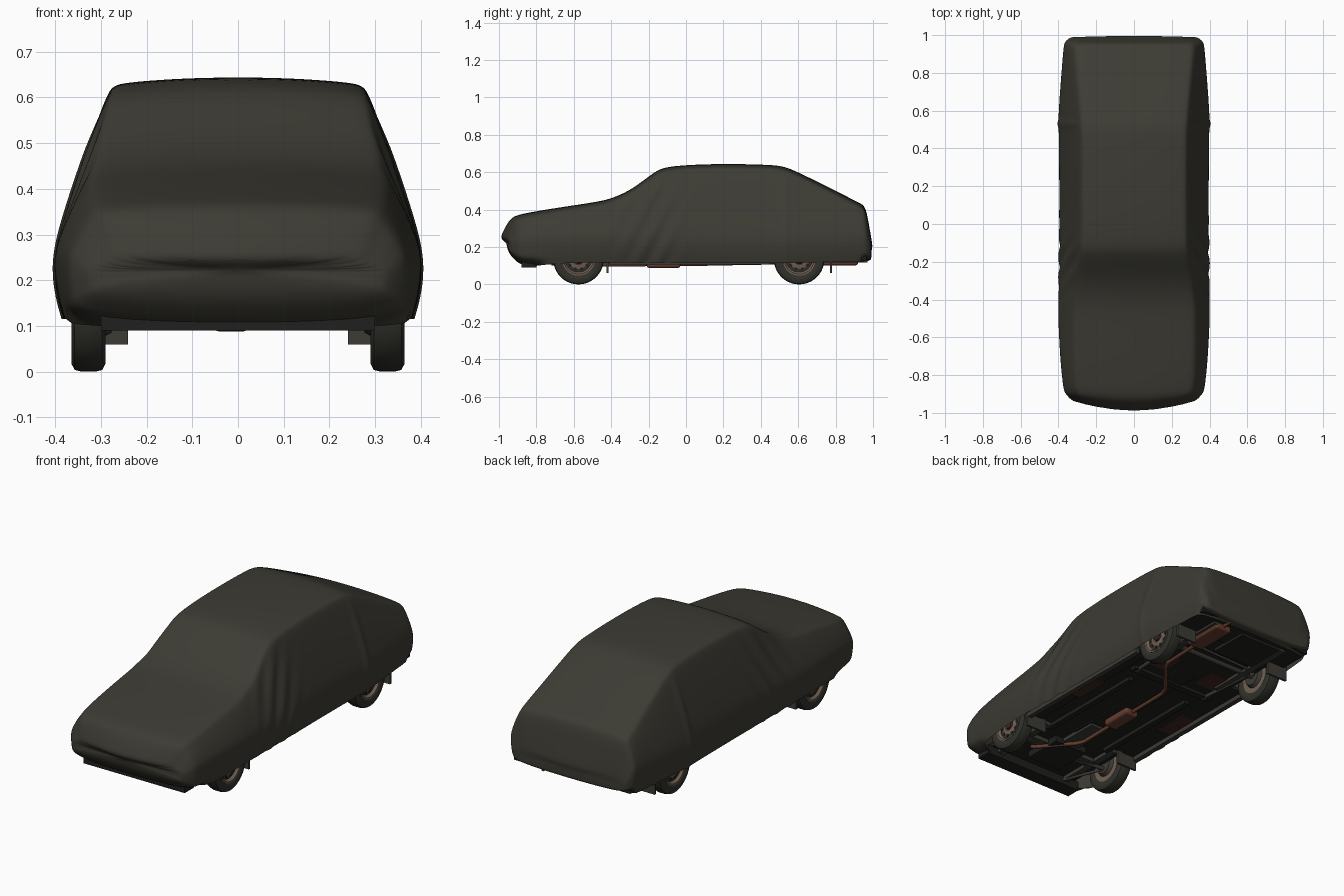
import bpy, bmesh, math
from mathutils import Vector

if "Cube" in bpy.data.objects:
    bpy.data.objects.remove(bpy.data.objects["Cube"])

def mat(name, c):
    m = bpy.data.materials.new(name)
    m.diffuse_color = (*c, 1)
    m.use_nodes = True
    m.node_tree.nodes["Principled BSDF"].inputs["Base Color"].default_value = m.diffuse_color
    return m

CLOTH = mat("dark olive cloth", (0.046, 0.044, 0.034))
RUBBER = mat("tyre rubber", (0.030, 0.031, 0.024))
RIM = mat("dusty rim", (0.17, 0.115, 0.085))
RUST = mat("exhaust rust", (0.13, 0.048, 0.028))
FLOOR = mat("underbody black", (0.014, 0.015, 0.013))
STEEL = mat("grimy steel", (0.045, 0.043, 0.036))
OXIDE = mat("dark oxide", (0.050, 0.020, 0.015))

def finish(bm, name, m, smooth=True):
    bmesh.ops.recalc_face_normals(bm, faces=bm.faces)
    me = bpy.data.meshes.new(name)
    bm.to_mesh(me)
    bm.free()
    ob = bpy.data.objects.new(name, me)
    bpy.context.collection.objects.link(ob)
    me.materials.append(m)
    bpy.ops.object.select_all(action='DESELECT')
    ob.select_set(True)
    bpy.context.view_layer.objects.active = ob
    if smooth:
        bpy.ops.object.shade_smooth_by_angle(angle=math.radians(40))
    return ob

def box(name, m, x0, x1, y0, y1, z0, z1):
    bm = bmesh.new()
    bmesh.ops.create_cube(bm, size=1)
    for v in bm.verts:
        v.co = Vector(((x0 + x1) / 2 + v.co.x * (x1 - x0), (y0 + y1) / 2 + v.co.y * (y1 - y0),
                       (z0 + z1) / 2 + v.co.z * (z1 - z0)))
    return finish(bm, name, m, False)

def lathe(name, m, prof, centre, side=1, n=40):
    """Spin (x, radius) points around the x axis."""
    bm = bmesh.new()
    rings = []
    for x, r in prof:
        rings.append([bm.verts.new((centre[0] + side * x, centre[1] + r * math.cos(2 * math.pi * k / n),
                                    centre[2] + r * math.sin(2 * math.pi * k / n))) for k in range(n)])
    for a, b in zip(rings, rings[1:]):
        for k in range(n):
            bm.faces.new((a[k], a[(k + 1) % n], b[(k + 1) % n], b[k]))
    bm.faces.new(rings[0])
    bm.faces.new(rings[-1])
    return finish(bm, name, m)

def rod(name, m, pts, r):
    cu = bpy.data.curves.new(name, 'CURVE')
    cu.dimensions = '3D'
    cu.bevel_depth = r
    cu.bevel_resolution = 3
    cu.use_fill_caps = True
    s = cu.splines.new('POLY')
    s.points.add(len(pts) - 1)
    for p, q in zip(s.points, pts):
        p.co = (*q, 1)
    ob = bpy.data.objects.new(name, cu)
    bpy.context.collection.objects.link(ob)
    cu.materials.append(m)
    return ob

# Cloth cover: stations of y, top z, hem z, top half width, widest half width, bow
stations = [
    (-1.000, .240, .190, .27, .30, .05), (-.980, .285, .150, .285, .335, .05),
    (-.945, .350, .125, .30, .358, .04), (-.905, .372, .105, .315, .372, .02),
    (-.840, .385, .095, .325, .380, .01), (-.70, .409, .113, .328, .393, 0),
    (-.50, .438, .118, .33, .403, 0), (-.40, .457, .118, .325, .402, 0),
    (-.28, .512, .115, .308, .400, 0), (-.16, .612, .115, .287, .398, 0),
    (-.09, .634, .115, .283, .398, 0), (.15, .647, .115, .281, .398, 0),
    (.48, .641, .115, .281, .399, 0), (.55, .626, .115, .285, .405, 0),
    (.75, .526, .12, .302, .390, 0), (.925, .438, .12, .320, .375, 0),
    (.955, .422, .122, .318, .370, 0), (.970, .370, .122, .312, .362, 0),
    (.990, .250, .130, .29, .335, 0), (1.000, .200, .150, .27, .305, -.01)]
bm = bmesh.new()
rows = []
for y, zt, zb, wt, wm, bow in stations:
    h = zt - zb
    d = min(.032, .25 * h)
    zm = min(.25, zt - .5 * h)
    half = [(.45 * wt, zt - .08 * d), (.85 * wt, zt - .35 * d), (.97 * wt, zt - .55 * d), (wt + .006, zt - 1.2 * d)]
    for t in (.35, .7):
        half.append((wt + (wm - wt) * t + .010 * math.sin(math.pi * t), zt - d + (zm - zt + d) * t))
    half += [(wm + .002, zm), (wm - .006, zm + (zb - zm) * .6), (wm - .022, zb)]
    pts = [(-x, z) for x, z in reversed(half)] + [(0, zt)] + half
    rows.append([bm.verts.new((x, y + bow * (x / wm) ** 2, z)) for x, z in pts])
for i, (a, b) in enumerate(zip(rows, rows[1:])):
    for k in range(len(a) - 1):
        bm.faces.new((a[k], a[k + 1], b[k + 1], b[k]))
    if stations[i + 1][0] < -.83 or stations[i][0] > .95:
        bm.faces.new((a[-1], a[0], b[0], b[-1]))     # tucked under at both ends
bm.faces.new(rows[0])
bm.faces.new(rows[-1])
cover = finish(bm, "car_cover", CLOTH)
sub = cover.modifiers.new("smooth", 'SUBSURF')
sub.levels = sub.render_levels = 3
for md in [m.name for m in cover.modifiers if m.type == 'SUBSURF']:
    bpy.ops.object.modifier_move_to_index(modifier=md, index=0)
    bpy.ops.object.modifier_apply(modifier=md)
# Soft hanging folds beside the windscreen and the seam ridge behind the cabin
for v in cover.data.vertices:
    x, y, z = v.co
    if abs(x) > .28:
        s = math.copysign(1, x)
        fade = math.exp(-((y + .18) / .16) ** 2) * min(1, (abs(x) - .28) / .05)
        v.co.x += s * .005 * fade * math.sin((y - .55 * z) * 55 + s)
        v.co.x += s * .006 * math.exp(-((y - .53) / .018) ** 2) * min(1, (abs(x) - .28) / .05)

# Wheels: tyre, dished rim, hub and vent holes
TYRE = [(-.030, .085), (-.037, .10), (-.037, .118), (-.030, .131), (-.015, .135), (.015, .135),
        (.030, .131), (.037, .118), (.037, .10), (.031, .088), (.020, .086)]
DISC = [(-.031, .080), (-.031, .088), (.033, .088), (.033, .080), (.022, .074), (.016, .062),
        (.024, .045), (.024, .030), (.020, .026)]
for end, wy in (("front", -.575), ("rear", .605)):
    for side, word in ((-1, "left"), (1, "right")):
        c = (side * .327, wy, .135)
        lathe(f"{end}_{word}_tyre", RUBBER, TYRE, c, side)
        lathe(f"{end}_{word}_rim", RIM, DISC, c, side)
        lathe(f"{end}_{word}_hub", OXIDE, [(.018, .024), (.030, .022), (.033, .016)], c, side, 20)
        lathe(f"{end}_{word}_brake", STEEL, [(-.05, .05), (-.030, .06)], c, side, 24)
        for k in range(10):
            a = 2 * math.pi * k / 10
            h = (c[0], wy + .056 * math.cos(a), .135 + .056 * math.sin(a))
            lathe(f"{end}_{word}_vent", FLOOR, [(.012, .009), (.0225, .009)], h, side, 10)
        # Mud flap behind each wheel
        fy = wy + (.155 if end == "front" else .17)
        box(f"{end}_{word}_mud_flap", STEEL, min(side * .24, side * .362), max(side * .24, side * .362),
            fy - .006, fy + .006, .06, .16)

# Floor pan, sills and chassis rails
box("floor_pan", FLOOR, -.275, .275, -.88, .95, .135, .16)
box("tail_panel", FLOOR, -.345, .345, .78, .965, .13, .16)
box("front_valance", FLOOR, -.30, .30, -.88, -.80, .09, .14)
box("transmission_tunnel", FLOOR, -.06, .06, -.40, .42, .128, .14)
box("engine_sump", FLOOR, -.10, .10, -.72, -.50, .10, .14)
box("gearbox", STEEL, -.05, .05, -.50, -.28, .115, .14)
for s in (-1, 1):
    def sided(name, m, a, b, *rest):
        box(name, m, min(s * a, s * b), max(s * a, s * b), *rest)
    sided("side_floor", FLOOR, .27, .375, -.42, .45, .13, .15)
    sided("sill", STEEL, .34, .365, -.41, .45, .106, .14)
    sided("floor_rail", FLOOR, .17, .20, -.45, .20, .115, .14)
    sided("front_rail", STEEL, .20, .235, -.84, -.42, .115, .145)
    sided("rear_rail", STEEL, .20, .235, .40, .92, .118, .145)
    sided("floor_rust_patch", OXIDE, .10, .25, .36, .50, .130, .136)
    sided("sill_rust_patch", OXIDE, .26, .335, -.12, .08, .125, .131)
    rod("front_control_arm", STEEL, [(s * .14, -.60, .12), (s * .29, -.575, .11)], .011)
    rod("front_brace", STEEL, [(s * .20, -.80, .115), (s * .28, -.58, .11)], .008)
    rod("trailing_arm", STEEL, [(s * .22, .28, .125), (s * .24, .60, .12)], .010)
    rod("damper", STEEL, [(s * .25, .64, .11), (s * .22, .68, .17)], .012)
box("front_crossmember", STEEL, -.22, .22, -.62, -.56, .112, .14)
box("rear_crossmember", FLOOR, -.25, .25, .27, .31, .118, .14)
rod("rear_axle", STEEL, [(-.30, .605, .135), (.30, .605, .135)], .016)
rod("panhard_rod", STEEL, [(-.24, .66, .125), (.24, .68, .125)], .007)
box("fuel_tank", FLOOR, -.20, .05, .70, .92, .115, .14)

# Exhaust line with two silencers
rod("exhaust_pipe", RUST, [(.15, -.64, .11), (.12, -.60, .105), (.0, -.46, .105), (-.02, -.42, .105), (-.015, .20, .11),
                           (.0, .25, .112), (.14, .42, .115), (.16, .46, .115), (.17, .70, .115)], .010)
rod("tail_pipe", RUST, [(.17, .90, .125), (.17, .97, .125)], .009)
for name, x, y0, y1, z, w, hh in (("middle_silencer", -.015, -.21, -.03, .108, .04, .020),
                                  ("rear_silencer", .17, .68, .92, .128, .05, .026)):
    ob = box(name, RUST, x - w, x + w, y0, y1, z - hh, z + hh)
    bv = ob.modifiers.new("round", 'BEVEL')
    bv.width = .014
    bv.segments = 3
